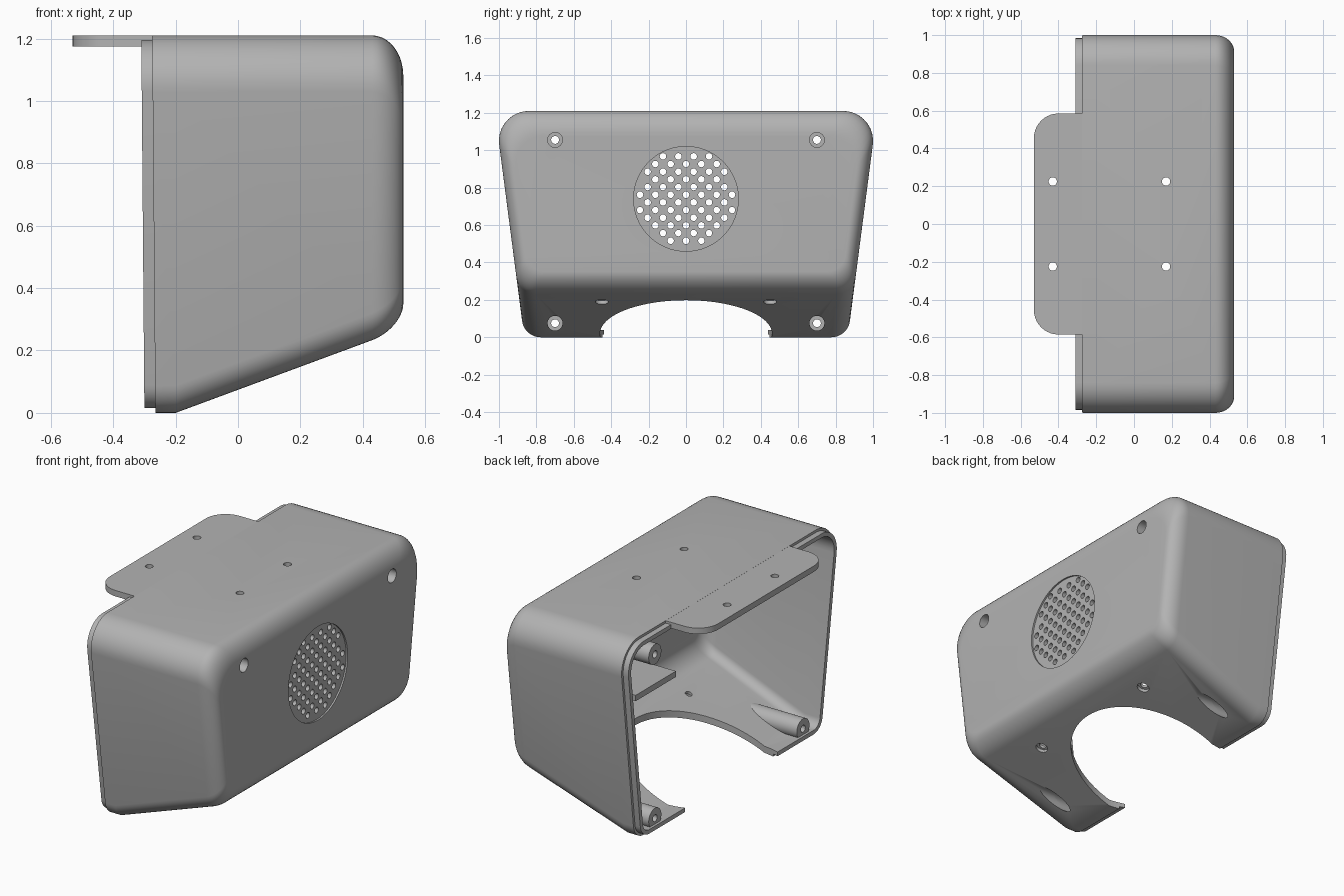
import bpy, bmesh
from math import atan, cos, sin, pi, radians
from mathutils import Vector, Matrix

cube = bpy.data.objects.get("Cube")
if cube:
    bpy.data.objects.remove(cube, do_unlink=True)

grey = bpy.data.materials.new("plain_grey")
grey.use_nodes = True
grey.diffuse_color = (0.45, 0.45, 0.45, 1)
grey.node_tree.nodes["Principled BSDF"].inputs["Base Color"].default_value = (0.45, 0.45, 0.45, 1)

TOP, FRONT, SLOPE, WALL = 1.21, 0.53, 0.37, 0.04
BREAK = -0.2
TILT = atan(0.13)
X, Z = Vector((1, 0, 0)), Vector((0, 0, 1))


def add_object(name, bm):
    bmesh.ops.recalc_face_normals(bm, faces=bm.faces)
    me = bpy.data.meshes.new(name)
    bm.to_mesh(me)
    bm.free()
    me.materials.append(grey)
    ob = bpy.data.objects.new(name, me)
    bpy.context.collection.objects.link(ob)
    return ob


def activate(ob):
    bpy.ops.object.select_all(action='DESELECT')
    ob.select_set(True)
    bpy.context.view_layer.objects.active = ob


def boolean(ob, cutter, operation='DIFFERENCE'):
    activate(ob)
    mod = ob.modifiers.new("cut", 'BOOLEAN')
    mod.operation, mod.object, mod.solver = operation, cutter, 'EXACT'
    bpy.ops.object.modifier_apply(modifier=mod.name)


def cylinders(name, specs):
    """Each spec: start point, axis, length, radius, sides."""
    bm = bmesh.new()
    for start, axis, length, radius, sides in specs:
        axis = Vector(axis).normalized()
        m = Matrix.Translation(Vector(start) + axis * length / 2) @ axis.to_track_quat('Z', 'Y').to_matrix().to_4x4()
        bmesh.ops.create_cone(bm, cap_ends=True, segments=sides, radius1=radius,
                              radius2=radius, depth=length, matrix=m)
    return add_object(name, bm)


def box(name, lo, hi):
    bm = bmesh.new()
    lo, hi = Vector(lo), Vector(hi)
    bmesh.ops.create_cube(bm, size=1, matrix=Matrix.Translation((lo + hi) / 2) @ Matrix.Diagonal((*(hi - lo), 1)))
    return add_object(name, bm)


def section(x, inset, fillet=0, back=False):
    """Rounded trapezoid ring at x; fillet runs 0..1 towards the front face."""
    zb = max(0, SLOPE * (x - BREAK)) + inset + 0.08 * fillet
    zt = TOP - inset - 0.13 * fillet
    half = []
    for z, r, a0, a1 in ((zb, 0.1 - inset, -pi / 2, -TILT), (zt, 0.16 - inset, -TILT, pi / 2)):
        zc = z + r if z == zb else z - r
        yc = 0.865 + 0.13 * zc - inset - 0.07 * fillet - r / cos(TILT)
        for i in range(10):
            a = a0 + (a1 - a0) * i / 9
            half.append((yc + r * cos(a), zc + r * sin(a)))
    ring = half + [(-y, z) for y, z in reversed(half)]
    return [Vector((x + (0.01 * (1 - z / TOP) if back else 0), y, z)) for y, z in ring]


def skin(inset, back):
    """Rings from the open back to the front face."""
    rings = [section(back, inset, 0, True), section(BREAK, inset)]
    r = 0.1 - inset / 2
    for i in range(11):
        a = i / 10 * pi / 2
        rings.append(section(FRONT - inset - r + r * sin(a), inset, 1 - cos(a)))
    return rings


def loft(name, rings):
    bm = bmesh.new()
    loops = [[bm.verts.new(p) for p in ring] for ring in rings]
    for a, b in zip(loops, loops[1:]):
        for i in range(len(a)):
            j = (i + 1) % len(a)
            bm.faces.new((a[i], a[j], b[j], b[i]))
    bm.faces.new(loops[0])
    bm.faces.new(loops[-1])
    return add_object(name, bm)


# Hollow shell with a stepped lip around the open back
lip = [section(-0.31, 0.015, 0, True), section(-0.275, 0.015, 0, True)]
shell = loft("shell", skin(WALL, -0.31)[::-1] + lip + skin(0, -0.275))

# Mounting plate with rounded back corners
bm = bmesh.new()
outline = [(-0.24, -0.585)]
for side in (-1, 1):
    arc = [(-0.40 - 0.13 * sin(a), side * (0.455 + 0.13 * cos(a)))
           for a in (pi / 2 * i / 10 for i in range(11))]
    outline += arc if side < 0 else arc[::-1]
outline.append((-0.24, 0.585))
face = bm.faces.new([bm.verts.new((x, y, 1.174)) for x, y in outline])
new = bmesh.ops.extrude_face_region(bm, geom=[face])["geom"]
bmesh.ops.translate(bm, vec=(0, 0, 0.0355), verts=[v for v in new if isinstance(v, bmesh.types.BMVert)])
plate = add_object("mounting_plate", bm)

# Screw bosses, trimmed to the shell envelope
screws = [(y, z) for y in (-0.7, 0.7) for z in (0.075, 1.055)]
bosses = cylinders("screw_bosses", [((-0.285, y, z), X, 0.8, 0.06, 32) for y, z in screws])
envelope = loft("envelope", skin(0.01, -0.4))
boolean(bosses, envelope, 'INTERSECT')

# Speaker shelf on the inside of the front wall
shelf = box("speaker_shelf", (0.2, -0.19, 0.45), (0.5, 0.19, 0.485))

# Wide cut-out in the sloping floor
bm = bmesh.new()
bmesh.ops.create_cone(bm, cap_ends=True, segments=96, radius1=1, radius2=1, depth=0.5,
                      matrix=Matrix.Translation((-0.15, 0, 0.15)) @ Matrix.Diagonal((0.485, 0.46, 1, 1)))
arch = add_object("arch_cutter", bm)

# Counterbores, grille recess and floor countersinks
down = Vector((SLOPE, 0, -1)).normalized()
floor = [Vector((0.31, y, SLOPE * 0.51)) for y in (-0.45, 0.45)]
bores = cylinders("bore_cutter", [((-0.15, y, z), X, 1, 0.04, 32) for y, z in screws]
                  + [((FRONT - 0.01, 0, 0.74), X, 0.1, 0.28, 64)]
                  + [(p - down * 0.02, down, 0.1, 0.035, 24) for p in floor])

# Through holes: screws, plate, floor and speaker grille
holes = [((-0.5, y, z), X, 1.5, 0.021, 24) for y, z in screws]
holes += [((x, y, 1.1), Z, 0.2, 0.022, 24) for x in (-0.43, 0.17) for y in (-0.225, 0.225)]
holes += [(p - down * 0.1, down, 0.2, 0.02, 24) for p in floor]
pitch = 0.041
for row in range(12):
    z = 0.967 - row * pitch
    for col in range(-7, 8):
        y = col * pitch
        if (row + col) % 2 and Vector((y, z - 0.74)).length < 0.262:
            holes.append(((0.4, y, z), X, 0.3, 0.0175, 16))
drill = cylinders("hole_cutter", holes)

boolean(shell, arch)
for part in (shell, bosses):
    boolean(part, bores)
for part in (shell, bosses, plate):
    boolean(part, drill)

for helper in (envelope, arch, bores, drill):
    bpy.data.objects.remove(helper, do_unlink=True)

for part in (shell, bosses, plate, shelf):
    activate(part)
    bpy.ops.object.shade_smooth_by_angle(angle=radians(30))
